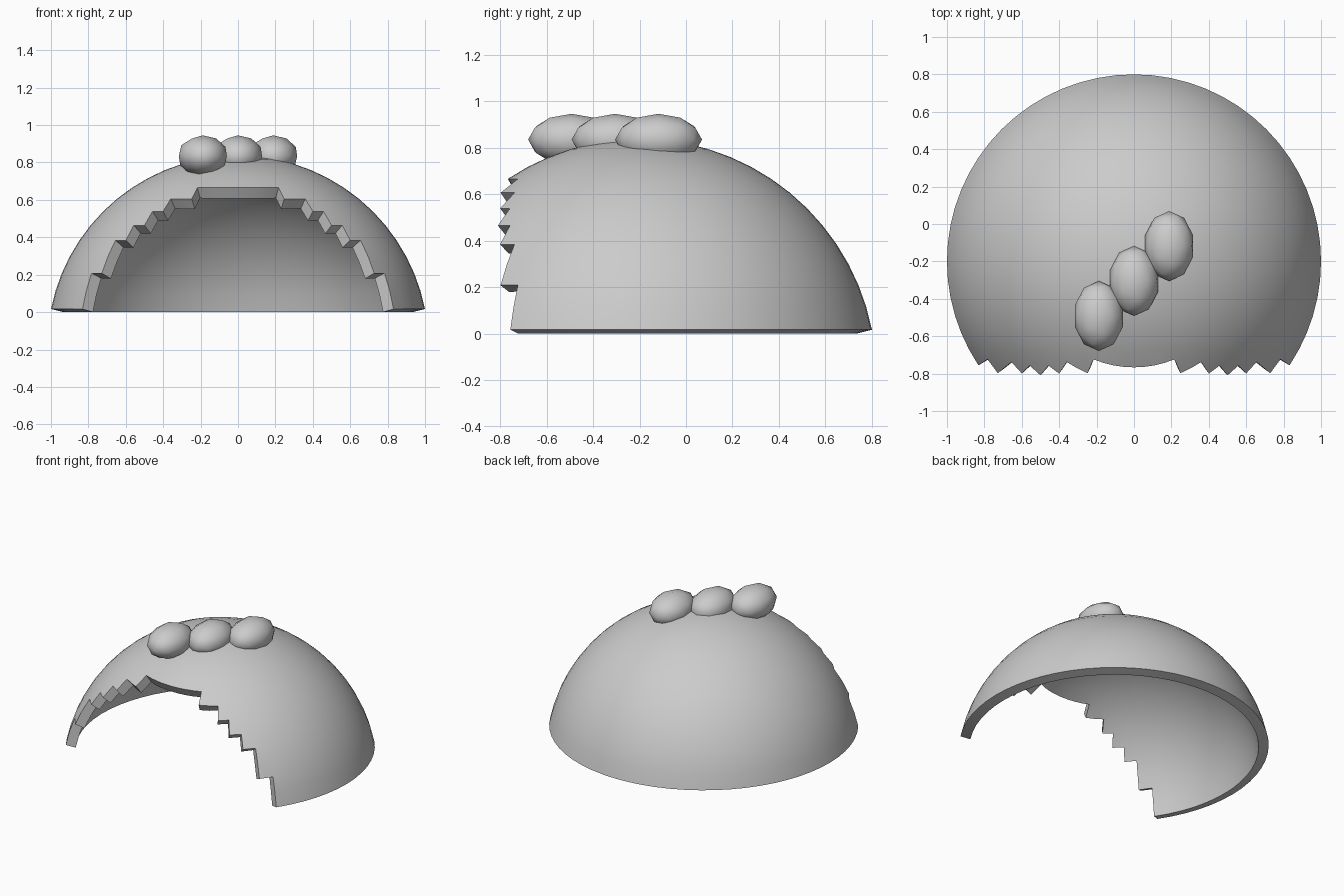
import bpy, bmesh, math
from mathutils import Vector, Matrix

if "Cube" in bpy.data.objects:
    bpy.data.objects.remove(bpy.data.objects["Cube"])

STEP = 5.625                                  # grid step of a 64 x 32 sphere, degrees
R = 1 / math.sin(math.radians(14 * STEP))     # rim radius is 1
THICK = 0.067
CENTRE = Vector((0, -0.2, -0.1826))

# half-width of the front opening (in grid steps) for each ring, counted from the pole
OPENING = {6: 4, 7: 6, 8: 7, 9: 8, 10: 9, 11: 9, 12: 10, 13: 10}


def finish(name, bm, angle=30):
    me = bpy.data.meshes.new(name)
    bm.to_mesh(me)
    bm.free()
    ob = bpy.data.objects.new(name, me)
    bpy.context.collection.objects.link(ob)
    bpy.ops.object.select_all(action='DESELECT')
    ob.select_set(True)
    bpy.context.view_layer.objects.active = ob
    return ob


def shade(angle):
    bpy.ops.object.shade_smooth_by_angle(angle=math.radians(angle))


# dome shell: sphere cap with a stepped opening at the front
bm = bmesh.new()
bmesh.ops.create_uvsphere(bm, u_segments=64, v_segments=32, radius=R)
doomed = []
for f in bm.faces:
    c = f.calc_center_median()
    ring = int(math.degrees(math.acos(c.normalized().z)) / STEP)
    side = abs(math.degrees(math.atan2(c.x, -c.y))) / STEP
    if ring >= 14 or side < OPENING.get(ring, 0):
        doomed.append(f)
bmesh.ops.delete(bm, geom=doomed, context='FACES')
bmesh.ops.translate(bm, verts=bm.verts, vec=CENTRE)
dome = finish("dome_shell", bm)
mod = dome.modifiers.new("thickness", 'SOLIDIFY')
mod.thickness = THICK
mod.offset = -1
bpy.ops.object.modifier_apply(modifier=mod.name)
shade(30)

# three rounded lumps in a diagonal row on top
for i in (-1, 0, 1):
    bm = bmesh.new()
    bmesh.ops.create_icosphere(
        bm, subdivisions=2, radius=1,
        matrix=Matrix.Translation((0.188 * i, -0.305 + 0.187 * i, 0.834))
        @ Matrix.Diagonal((0.135, 0.187, 0.111, 1)))
    finish(f"top_lump_{i + 2}", bm)
    shade(40)
